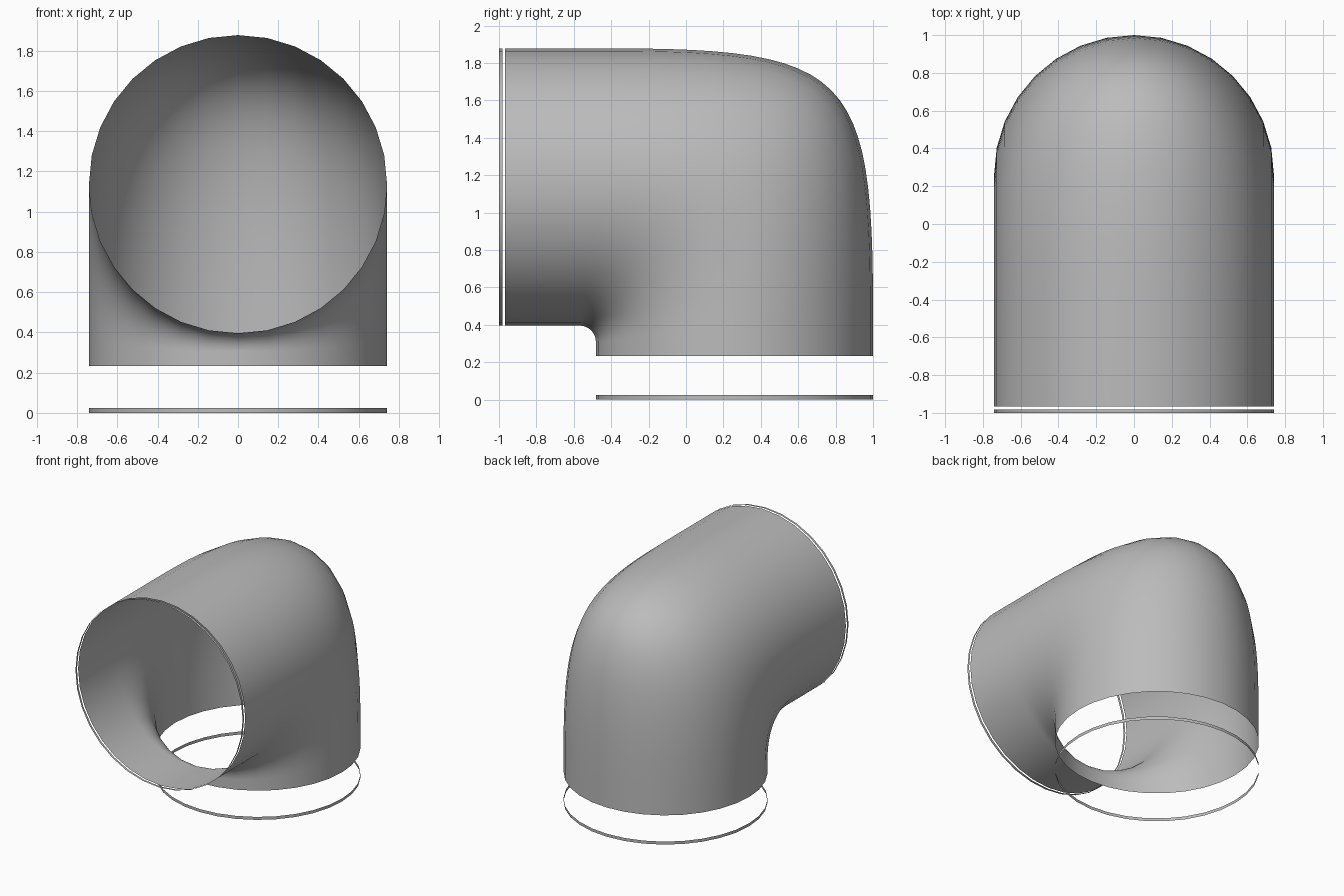
import bpy, bmesh, math

R, SIDES, BEND = 0.741, 32, 24
AXIS_Y, AXIS_Z = 0.259, 1.137      # upright axis and level axis
FRONT, BOTTOM = -0.967, 0.234      # open ends of the elbow

cube = bpy.data.objects.get("Cube")
if cube:
    bpy.data.objects.remove(cube, do_unlink=True)

grey = bpy.data.materials.new("plain grey")
grey.use_nodes = True
grey.diffuse_color = (0.5, 0.5, 0.5, 1)
grey.node_tree.nodes["Principled BSDF"].inputs["Base Color"].default_value = (0.5, 0.5, 0.5, 1)


def loft(name, rows):
    """Skin closed loops of points into an open tube."""
    bm = bmesh.new()
    loops = [[bm.verts.new(p) for p in row] for row in rows]
    for a, b in zip(loops, loops[1:]):
        for i in range(SIDES):
            j = (i + 1) % SIDES
            bm.faces.new((a[i], a[j], b[j], b[i]))
    bmesh.ops.recalc_face_normals(bm, faces=bm.faces)
    mesh = bpy.data.meshes.new(name)
    bm.to_mesh(mesh)
    bm.free()
    mesh.materials.append(grey)
    obj = bpy.data.objects.new(name, mesh)
    bpy.context.collection.objects.link(obj)
    bpy.ops.object.select_all(action='DESELECT')
    obj.select_set(True)
    bpy.context.view_layer.objects.active = obj
    bpy.ops.object.shade_smooth_by_angle(angle=math.radians(50))


def strand(angle):
    """Lengthwise line of the elbow: tight at the inside, wide at the outside."""
    x, off = R * math.sin(angle), R * math.cos(angle)
    y, z = AXIS_Y + off, AXIS_Z + off
    w = (off / R + 1) / 2
    reach = 0.09 + 1.31 * w
    pull = reach * (0.42 - 0.327 * w)
    pts = [(x, FRONT, z)]
    for s in range(BEND + 1):
        t = s / BEND
        u = 1 - t
        back = reach * u**3 + 3 * pull * u * u * t
        down = reach * t**3 + 3 * pull * t * t * u
        pts.append((x, y - back, z - down))
    return pts + [(x, y, BOTTOM)]


angles = [2 * math.pi * i / SIDES for i in range(SIDES)]

# Elbow pipe
loft("elbow_pipe", list(zip(*[strand(a) for a in angles])))

# Loose rim bands at both openings
loft("front_band", [[(R * math.sin(a), y, AXIS_Z + R * math.cos(a)) for a in angles]
                    for y in (-1.0, -0.981)])
loft("bottom_band", [[(R * math.sin(a), AXIS_Y + R * math.cos(a), z) for a in angles]
                     for z in (0.0, 0.024)])
